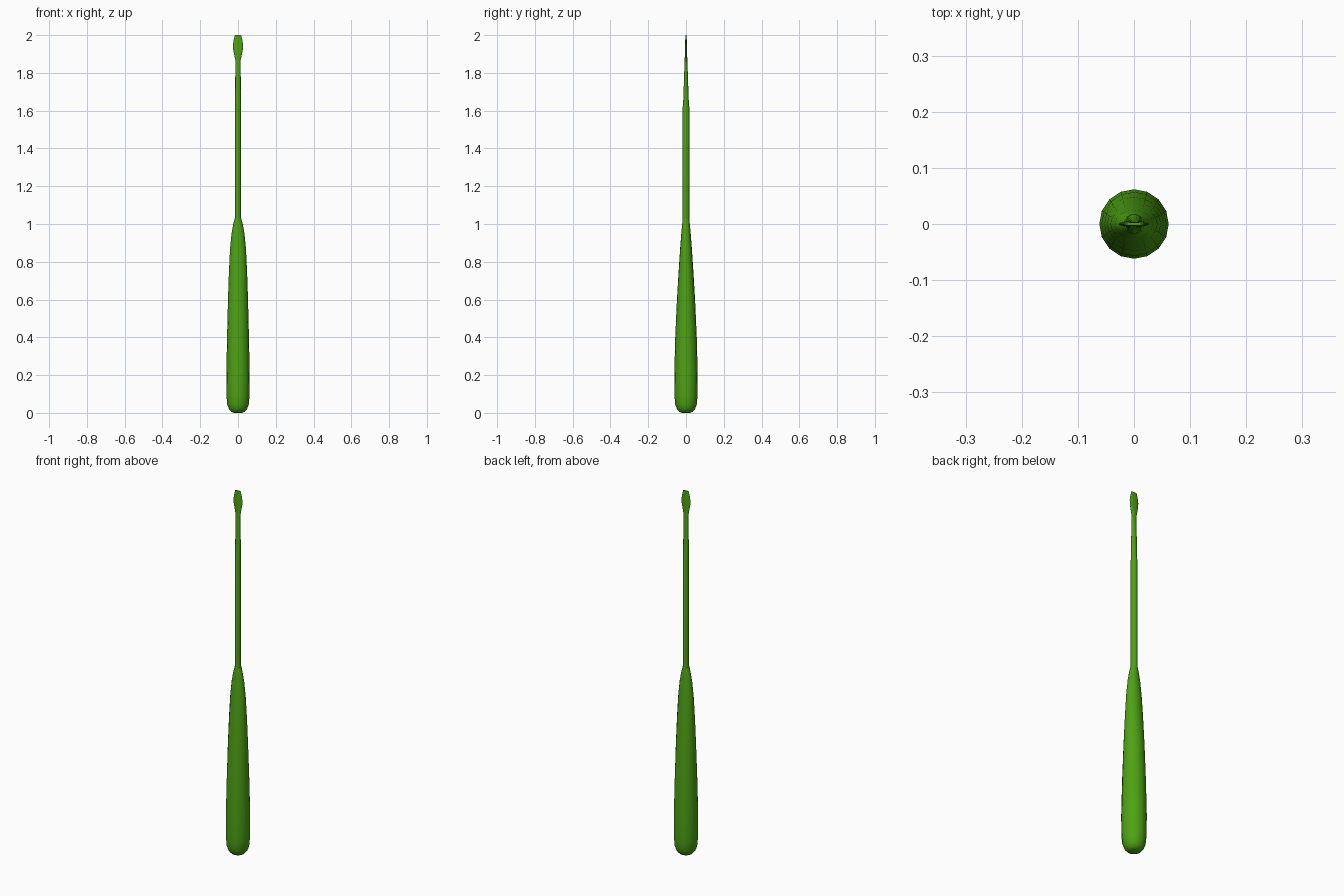
import bpy, bmesh, math

if "Cube" in bpy.data.objects:
    bpy.data.objects.remove(bpy.data.objects["Cube"])

green = bpy.data.materials.new("green")
green.diffuse_color = (0.075, 0.36, 0.007, 1)
green.use_nodes = True
green.node_tree.nodes["Principled BSDF"].inputs["Base Color"].default_value = green.diffuse_color


def loft(name, sections, sides):
    """Join elliptical rings given as (z, half width x, half depth y)."""
    bm = bmesh.new()
    rings = []
    for z, rx, ry in sections:
        rings.append([bm.verts.new((rx * math.cos(2 * math.pi * i / sides),
                                    ry * math.sin(2 * math.pi * i / sides), z))
                      for i in range(sides)])
    for a, b in zip(rings, rings[1:]):
        for i in range(sides):
            j = (i + 1) % sides
            bm.faces.new((a[i], a[j], b[j], b[i]))
    bm.faces.new(rings[0][::-1])
    bm.faces.new(rings[-1])
    mesh = bpy.data.meshes.new(name)
    bm.to_mesh(mesh)
    bm.free()
    mesh.materials.append(green)
    obj = bpy.data.objects.new(name, mesh)
    bpy.context.collection.objects.link(obj)
    bpy.ops.object.select_all(action='DESELECT')
    obj.select_set(True)
    bpy.context.view_layer.objects.active = obj
    bpy.ops.object.shade_smooth_by_angle(angle=math.radians(50))
    return obj


# Handle: rounded butt, tapering to a neck that is flatter from the side
loft("handle", [
    (0.0, 0.022, 0.022), (0.006, 0.036, 0.036), (0.02, 0.048, 0.048),
    (0.045, 0.057, 0.057), (0.09, 0.061, 0.061), (0.2, 0.062, 0.062),
    (0.4, 0.058, 0.057), (0.6, 0.053, 0.048), (0.75, 0.048, 0.039),
    (0.87, 0.042, 0.031), (0.95, 0.034, 0.025), (1.0, 0.025, 0.020),
    (1.03, 0.017, 0.0175)], 16)

# Shaft, thinning towards a flared flat blade
loft("shaft_and_blade", [
    (0.98, 0.0155, 0.0175), (1.62, 0.0155, 0.0175), (1.63, 0.015, 0.0155),
    (1.80, 0.0145, 0.0095), (1.87, 0.0145, 0.007), (1.90, 0.021, 0.006),
    (1.925, 0.026, 0.0055), (1.95, 0.027, 0.005), (1.975, 0.023, 0.004),
    (1.99, 0.019, 0.0035), (2.0, 0.017, 0.003)], 16)
